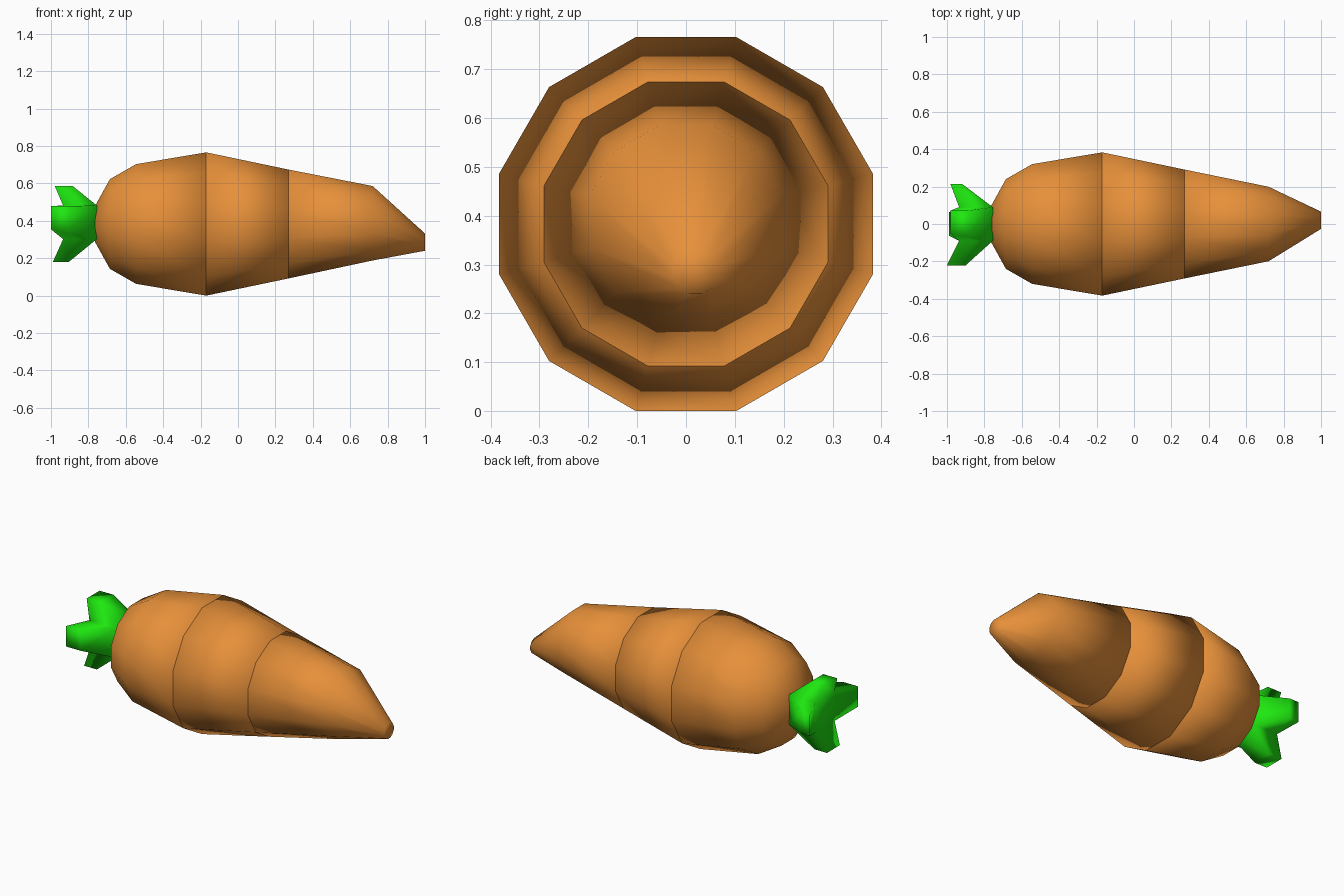
import bpy, bmesh, math
from mathutils import Vector

if "Cube" in bpy.data.objects:
    bpy.data.objects.remove(bpy.data.objects["Cube"])

SIDES = 12
CZ = 0.383


def material(name, color):
    m = bpy.data.materials.new(name)
    m.diffuse_color = color
    m.use_nodes = True
    m.node_tree.nodes["Principled BSDF"].inputs["Base Color"].default_value = m.diffuse_color
    return m


def finish(bm, name, mat):
    bmesh.ops.recalc_face_normals(bm, faces=bm.faces[:])
    for f in bm.faces:
        f.smooth = True
    me = bpy.data.meshes.new(name)
    bm.to_mesh(me)
    bm.free()
    me.materials.append(mat)
    ob = bpy.data.objects.new(name, me)
    bpy.context.collection.objects.link(ob)
    return ob


def segment(name, rings, mat):
    """Closed, fully smooth twelve-sided loft; rings are (x, y, z, half height)."""
    bm = bmesh.new()
    loops = []
    for x, cy, cz, h in rings:
        r = h / math.cos(math.pi / SIDES)
        angles = [2 * math.pi * (i + 0.5) / SIDES for i in range(SIDES)]
        loops.append([bm.verts.new((x, cy + r * math.cos(a), cz + r * math.sin(a)))
                      for a in angles])
    for a, b in zip(loops, loops[1:]):
        for i in range(SIDES):
            j = (i + 1) % SIDES
            bm.faces.new((a[i], a[j], b[j], b[i]))
    bm.faces.new(loops[0])
    bm.faces.new(loops[-1])
    return finish(bm, name, mat)


orange = material("carrot_orange", (0.80, 0.28, 0.042, 1))
green = material("leaf_green", (0.013, 0.80, 0.005, 1))

# Root: three separate segments meeting at shared rims
rim_1 = (-0.170, 0, CZ, 0.383)
rim_2 = (0.270, 0, CZ, 0.291)
segment("root_top", [(-0.765, 0, CZ, 0.095), (-0.685, 0, CZ, 0.240),
                     (-0.545, 0, CZ, 0.320), rim_1], orange)
segment("root_middle", [rim_1, rim_2], orange)
segment("root_tip", [rim_2, (0.720, 0, 0.387, 0.199),
                     (1.000, 0.02, 0.286, 0.046)], orange)

# Leaf tuft: a block whose four sides are pulled out into backward prongs
LZ, HALF = 0.392, 0.09
X0, X1 = -0.755, -0.935
bm = bmesh.new()
bmesh.ops.create_cube(bm, size=1)
for v in bm.verts:
    v.co = Vector((X0 if v.co.x > 0 else X1, math.copysign(HALF, v.co.y),
                   LZ + math.copysign(HALF, v.co.z)))
bm.normal_update()
# direction (y, z), reach, front x, back x, sideways shift
prongs = [
    ((0, 1), 0.195, -0.885, -0.980, 0.01),
    ((0, -1), 0.212, -0.905, -0.990, 0.0),
    ((1, 0), 0.215, -0.920, -0.982, 0.01),
    ((-1, 0), 0.221, -0.900, -1.000, 0.025),
]
sides = [(next(f for f in bm.faces if f.normal.dot(Vector((0, *p[0]))) > 0.9), p)
         for p in prongs]
for face, ((dy, dz), reach, xf, xb, shift) in sides:
    tip = bmesh.ops.extrude_discrete_faces(bm, faces=[face])["faces"][0]
    out, across = Vector((0, dy, dz)), Vector((0, abs(dz), abs(dy)))
    center = Vector((0, 0, LZ))
    for v in tip.verts:
        s = math.copysign(0.062, (v.co - center).dot(across))
        x = xf if v.co.x > (X0 + X1) / 2 else xb
        v.co = center + out * reach + across * (s + shift) + Vector((x, 0, 0))
finish(bm, "leaf_tuft", green)
